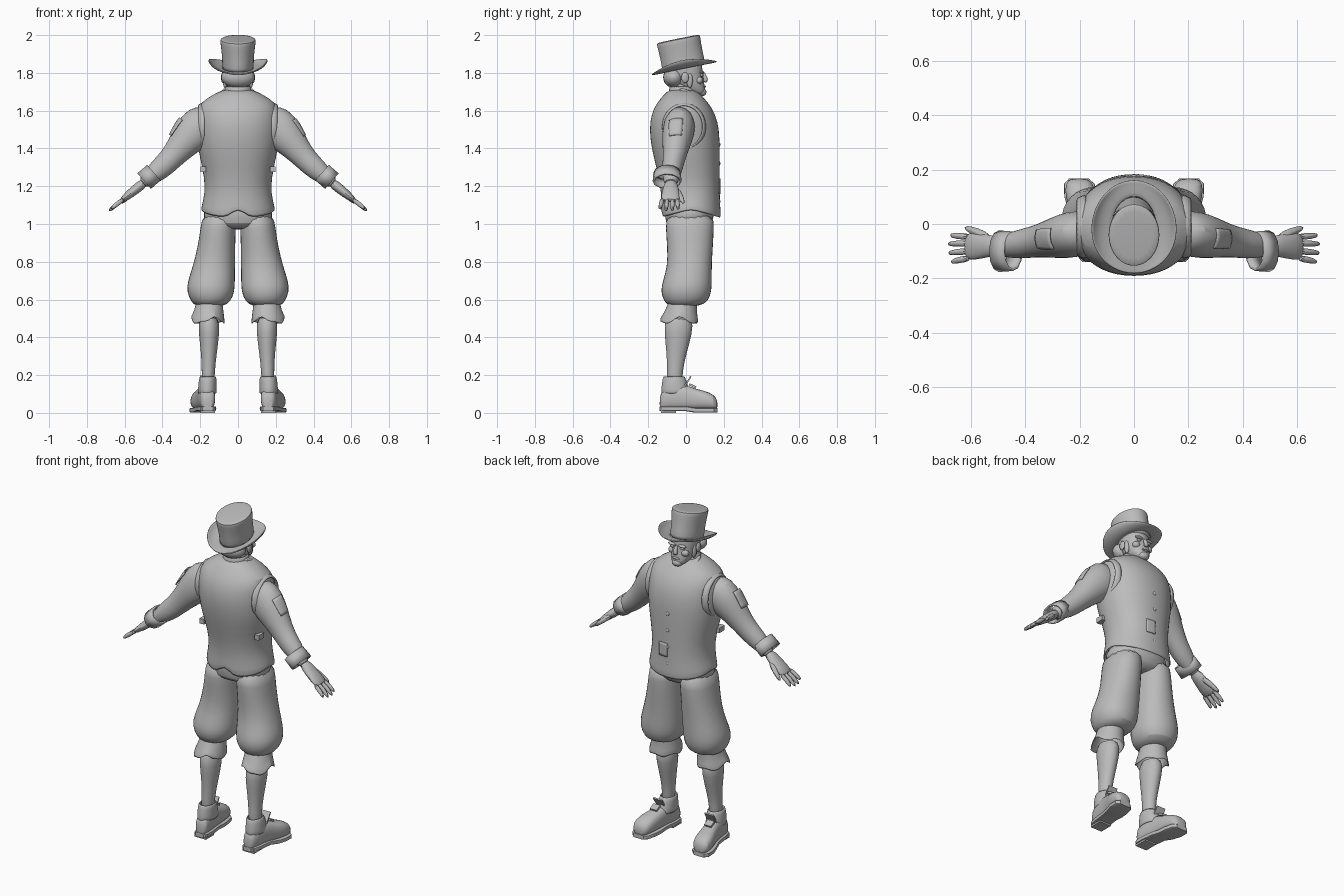
import bpy, bmesh
from math import sin, cos, pi, radians
from mathutils import Vector, Matrix

cube = bpy.data.objects.get("Cube")
if cube:
    bpy.data.objects.remove(cube)

grey = bpy.data.materials.new("plain grey")
grey.use_nodes = True
grey.diffuse_color = (0.5, 0.5, 0.5, 1)
grey.node_tree.nodes["Principled BSDF"].inputs["Base Color"].default_value = (0.5, 0.5, 0.5, 1)

X, Y, Z = Vector((1, 0, 0)), Vector((0, 1, 0)), Vector((0, 0, 1))
SIDES = (("left", 1), ("right", -1))


def finish(name, bm, sign=1, sub=1, solid=0, angle=40):
    """Turn a bmesh into a smooth shaded object, mirrored when sign is -1."""
    for v in bm.verts:
        v.co.x *= sign
    bmesh.ops.recalc_face_normals(bm, faces=bm.faces)
    mesh = bpy.data.meshes.new(name)
    bm.to_mesh(mesh)
    bm.free()
    mesh.materials.append(grey)
    obj = bpy.data.objects.new(name, mesh)
    bpy.context.collection.objects.link(obj)
    bpy.ops.object.select_all(action='DESELECT')
    obj.select_set(True)
    bpy.context.view_layer.objects.active = obj
    bpy.ops.object.shade_smooth_by_angle(angle=radians(angle))
    if solid:
        mod = obj.modifiers.new("thickness", 'SOLIDIFY')
        mod.thickness, mod.offset = solid, 0
    if sub:
        obj.modifiers.new("smooth", 'SUBSURF').levels = sub
        obj.modifiers["smooth"].render_levels = sub
    return obj


def ring(c, ru, rv, u=X, v=Y, e=1.0, n=16):
    """Superellipse cross-section; e below 1 is boxier."""
    def power(t):
        return (abs(t) ** e) * (1 if t > 0 else -1) if abs(t) > 1e-6 else 0
    return [Vector(c) + u * ru * power(cos(2 * pi * i / n))
            + v * rv * power(sin(2 * pi * i / n)) for i in range(n)]


def flat_ring(z, x0, x1, y0, y1, e=1.0, n=16):
    return ring(((x0 + x1) / 2, (y0 + y1) / 2, z), (x1 - x0) / 2, (y1 - y0) / 2, e=e, n=n)


def loft(name, rings, caps=(True, True), **kw):
    bm = bmesh.new()
    loops = [[bm.verts.new(p) for p in r] for r in rings]
    for a, b in zip(loops, loops[1:]):
        for i in range(len(a)):
            j = (i + 1) % len(a)
            bm.faces.new((a[i], a[j], b[j], b[i]))
    for on, loop in zip(caps, (loops[0], loops[-1])):
        if on:
            bm.faces.new(loop)
    return finish(name, bm, **kw)


def limb(name, pts, n=12, **kw):
    """Tapered tube through points (x, y, z, thickness radius, width radius)."""
    rings = []
    for i, p in enumerate(pts):
        t = Vector(pts[min(i + 1, len(pts) - 1)][:3]) - Vector(pts[max(i - 1, 0)][:3])
        t.normalize()
        u = Y.cross(t).normalized()
        rings.append(ring(p[:3], p[3], p[4], u, t.cross(u), n=n))
    return loft(name, rings, **kw)


def ball(name, c, size, sign=1):
    bm = bmesh.new()
    bmesh.ops.create_uvsphere(bm, u_segments=20, v_segments=12, radius=1,
                              matrix=Matrix.LocRotScale(Vector(c), None, Vector(size)))
    return finish(name, bm, sign, sub=0, angle=60)


def box(name, c, size, sign=1, tilt=0):
    bm = bmesh.new()
    turn = Matrix.Rotation(radians(tilt), 3, 'X').to_quaternion()
    bmesh.ops.create_cube(bm, size=1, matrix=Matrix.LocRotScale(Vector(c), turn, Vector(size)))
    return finish(name, bm, sign, sub=0)


def patch(name, target, c, u, v, sign=1):
    """Cloth patch that hugs the target surface."""
    bm = bmesh.new()
    bmesh.ops.create_grid(bm, x_segments=6, y_segments=6, size=1)
    for p in bm.verts:
        p.co = Vector(c) + Vector(u) * p.co.x + Vector(v) * p.co.y
    obj = finish(name, bm, sign, sub=0)
    wrap = obj.modifiers.new("hug", 'SHRINKWRAP')
    wrap.target, wrap.offset = target, 0.005
    obj.modifiers.new("thickness", 'SOLIDIFY').thickness = 0.006


# Vest: lofted torso with a dipped hem and a notch at the back
vest_rows = [(1.075, .195, -.13, .182), (1.12, .18, -.125, .174), (1.2, .168, -.13, .174),
             (1.3, .185, -.152, .174), (1.4, .208, -.178, .174), (1.5, .216, -.19, .172),
             (1.58, .213, -.18, .152), (1.635, .203, -.152, .117), (1.675, .138, -.118, .08),
             (1.712, .07, -.085, .045)]
rings = [flat_ring(z, -w, w, a, b, .92, 24) for z, w, a, b in vest_rows]
for i, p in enumerate(rings[0]):
    p.z -= .045 * abs(sin(2 * pi * i / 24)) - (.06 if i == 18 else 0)
vest = loft("vest", rings, caps=(False, True), solid=.012)
patch("vest_patch", vest, (.03, .19, 1.2), (.03, 0, 0), (0, 0, .04))
for i in range(4):
    ball("vest_button", (0, .176, 1.12 + i * .1), (.011, .006, .011))

# Neck, shirt collar and bow tie
limb("neck", [(0, -.02, 1.64, .065, .06), (0, -.015, 1.7, .058, .055), (0, 0, 1.77, .055, .055)])
loft("shirt_collar", [flat_ring(z, -w, w, a, b) for z, w, a, b in
                      ((1.68, .075, -.09, .055), (1.73, .066, -.085, .045))],
     caps=(False, False), solid=.01)
ball("bow_knot", (0, .068, 1.672), (.014, .014, .014))
for side, s in SIDES:
    limb(side + "_bow_wing", [(.0, .066, 1.672, .008, .008), (.025, .064, 1.674, .02, .012),
                              (.045, .056, 1.675, .022, .01)], sign=s)
    limb(side + "_lapel", [(.07, -.04, 1.712, .012, .014), (.078, .02, 1.695, .015, .014),
                           (.09, .085, 1.645, .022, .012), (.065, .128, 1.595, .024, .011),
                           (0, .163, 1.53, .012, .01)], sign=s)

# Head and face
head_rows = [(1.684, .03, .045, .097), (1.7, .048, 0, .104), (1.73, .064, -.04, .1),
             (1.76, .073, -.07, .095), (1.8, .078, -.1, .09), (1.84, .08, -.1, .088),
             (1.87, .07, -.09, .07)]
loft("head", [flat_ring(z, -w, w, a, b, .9) for z, w, a, b in head_rows])
limb("nose", [(0, .088, 1.805, .008, .008), (0, .1, 1.78, .011, .011),
              (0, .106, 1.762, .016, .014), (0, .098, 1.75, .012, .01)])
ball("mouth", (0, .097, 1.728), (.024, .009, .006))
ball("goatee", (0, .084, 1.698), (.032, .024, .022))
ball("back_hair", (0, -.065, 1.777), (.089, .056, .056))
for side, s in SIDES:
    ball(side + "_ear", (.08, -.005, 1.775), (.01, .02, .028), s)
    ball(side + "_sideburn", (.068, .02, 1.76), (.013, .016, .04), s)
    ball(side + "_brow", (.034, .085, 1.803), (.026, .012, .008), s)
    ball(side + "_eye", (.033, .082, 1.788), (.014, .01, .008), s)
    ball(side + "_cheek", (.042, .07, 1.76), (.024, .02, .02), s)

# Top hat: crown and curled brim, leaning back
crown = loft("hat_crown", [ring((0, 0, h), a, b, n=24) for h, a, b in
                           ((-.01, .086, .118), (.01, .083, .116), (.08, .086, .114),
                            (.142, .095, .118), (.156, .094, .117), (.16, .085, .108))], sub=1)
brim_rings = [ring((0, 0, 0), a, b, n=24) for a, b in ((.08, .112), (.115, .146), (.145, .168), (.158, .177))]
for r, lift in zip(brim_rings, (0, .004, .022, .045)):
    for i, p in enumerate(r):
        p.z += lift * cos(2 * pi * i / 24) ** 2
brim = loft("hat_brim", brim_rings, caps=(False, False), solid=.008)
for part in (crown, brim):
    part.location = (0, -.01, 1.825)
    part.rotation_euler.x = radians(11.5)

# Arms, cuffs and hands
fingers = [(-.042, -.058, .672, 1.078), (-.016, -.024, .684, 1.066),
           (.012, .01, .686, 1.066), (.036, .042, .676, 1.075)]
for side, s in SIDES:
    arm = limb(side + "_arm", [(.14, -.03, 1.55, .09, .07), (.2, -.033, 1.525, .112, .087),
                               (.255, -.045, 1.465, .1, .085), (.31, -.055, 1.4, .075, .07),
                               (.365, -.065, 1.335, .062, .058), (.42, -.075, 1.285, .06, .055),
                               (.47, -.08, 1.243, .042, .043), (.51, -.082, 1.21, .03, .034)],
               n=16, sign=s)
    loft(side + "_armhole_trim", [ring((.175, -.01, 1.515), .128, .118, Z, Y),
                                  ring((.212, -.012, 1.515), .115, .102, Z, Y)],
         caps=(False, False), solid=.014, sign=s)
    limb(side + "_cuff", [(.445, -.1, 1.272, .05, .068), (.497, -.1, 1.227, .05, .072)],
         caps=(False, False), solid=.009, sub=0, sign=s)
    patch(side + "_arm_patch", arm, (s * .34, -.06, 1.52), (s * .035, 0, -.04), (0, .045, 0))
    limb(side + "_palm", [(.49, -.08, 1.225, .028, .034), (.54, -.08, 1.185, .027, .044),
                          (.59, -.083, 1.145, .022, .052), (.622, -.083, 1.118, .012, .05)], sign=s)
    for a, b, x, z in fingers:
        limb(side + "_finger", [(.6, a - .083, 1.135, .014, .014), (.65, (a + b) / 2 - .083, 1.1, .014, .013),
                                (x, b - .083, z, .008, .008)], n=8, sign=s)
    limb(side + "_thumb", [(.53, -.055, 1.185, .018, .02), (.575, -.03, 1.15, .016, .018),
                           (.625, -.012, 1.105, .009, .01)], n=8, sign=s)
    box(side + "_vest_tab", (.184, -.06, 1.29), (.03, .05, .03), s)

# Trousers: seat and two ballooning legs
loft("trouser_seat", [flat_ring(z, -w, w, a, b, .9) for z, w, a, b in
                      ((.97, .1, -.08, .11), (1.0, .18, -.11, .14), (1.06, .19, -.115, .155), (1.12, .17, -.11, .15))])
leg_rows = [(1.06, .008, .19, -.11, .152), (.98, .01, .2, -.11, .15), (.88, .013, .215, -.102, .145),
            (.78, .013, .24, -.1, .138), (.7, .014, .268, -.125, .14), (.645, .015, .275, -.138, .138),
            (.59, .035, .252, -.12, .122), (.562, .075, .225, -.09, .07)]
calf_rows = [(.52, .155, -.035, .058, .08), (.42, .153, -.042, .056, .075), (.32, .154, -.05, .043, .054),
             (.22, .157, -.06, .034, .04), (.12, .16, -.06, .036, .045)]
shoe_rows = [(-.14, .16, .024, .085), (-.125, .16, .039, .125), (-.08, .164, .046, .15), (0, .174, .046, .15),
             (.05, .185, .052, .128), (.1, .195, .058, .118), (.148, .201, .053, .098), (.168, .203, .032, .065)]
for side, s in SIDES:
    loft(side + "_trouser_leg", [flat_ring(*r, e=.93) for r in leg_rows], sign=s)
    # Ragged knee cuff
    cuff = [flat_ring(*r) for r in ((.59, .085, .22, -.09, .06), (.54, .08, .228, -.108, .052),
                                    (.475, .07, .25, -.14, .066))]
    for i, p in enumerate(cuff[-1]):
        p.z += (.045 if i in (0, 11) else .012 * sin(i * 2.1))
    loft(side + "_knee_cuff", cuff, caps=(False, False), solid=.008, sign=s)
    limb(side + "_calf", [(x, y, z, a, b) for z, x, y, a, b in calf_rows], n=16, sign=s)

    # Shoe: upper, ankle collar, sole, heel, tongue and strap
    loft(side + "_shoe_upper", [ring((x, y, (h + .015) / 2), w, (h - .015) / 2, X, Z, .8)
                                for y, x, w, h in shoe_rows], sign=s)
    loft(side + "_shoe_collar", [flat_ring(*r) for r in
                                 ((.1, .115, .21, -.13, .02), (.15, .118, .206, -.125, .005), (.195, .118, .2, -.118, -.01))],
         caps=(False, False), solid=.01, sign=s)
    loft(side + "_sole", [ring((x, y, .014 if y > .02 else .022), w + .003, .013, X, Z, .3)
                          for y, x, w, h in shoe_rows], sub=0, sign=s)
    box(side + "_heel", (.161, -.092, .015), (.076, .08, .03), s)
    box(side + "_tongue", (.172, .008, .165), (.058, .008, .07), s, tilt=-32)
    box(side + "_buckle", (.182, .035, .143), (.045, .04, .012), s, tilt=-25)
